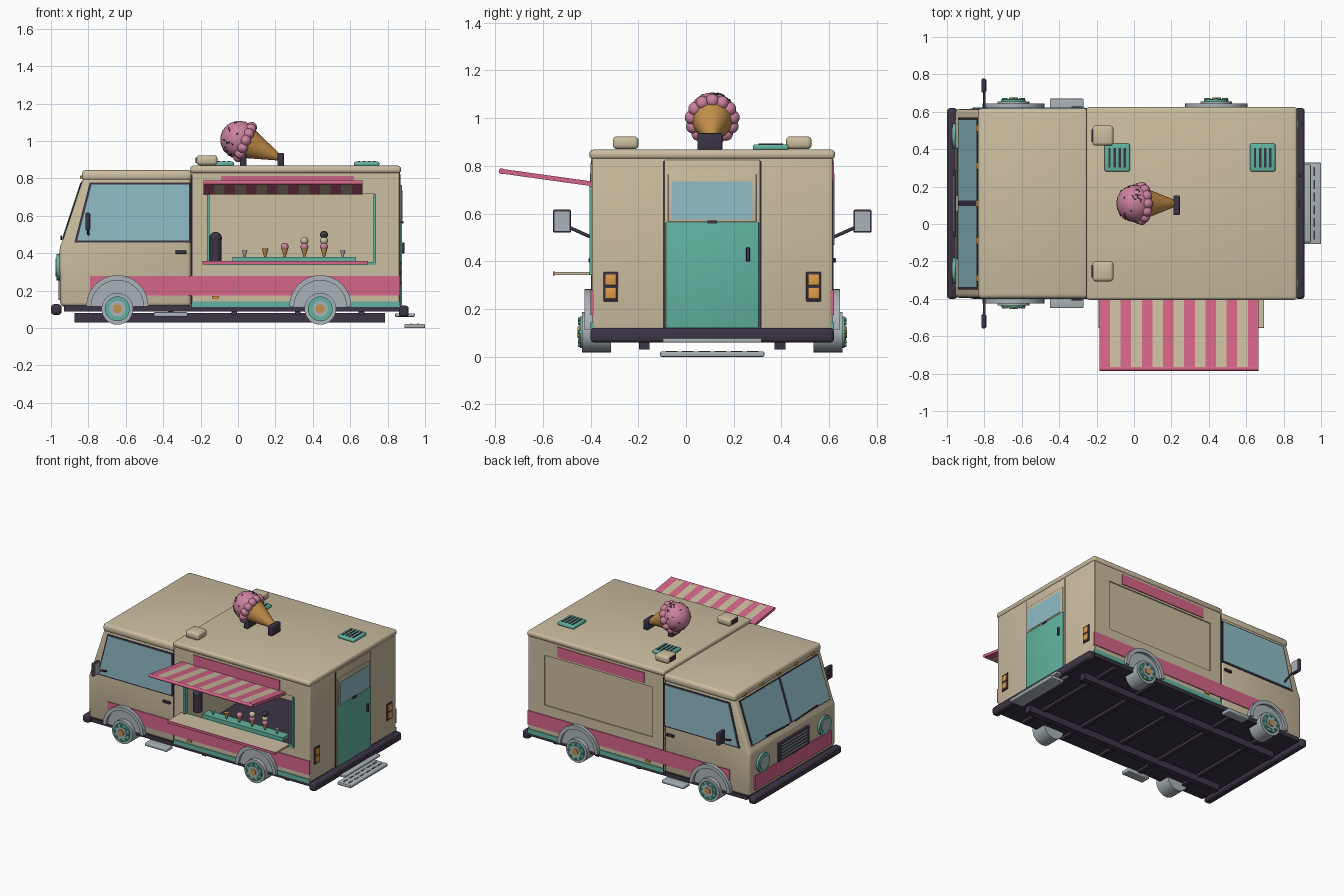
import bpy, bmesh, math, random
from mathutils import Vector, Matrix

if "Cube" in bpy.data.objects:
    bpy.data.objects.remove(bpy.data.objects["Cube"])
random.seed(4)
MID, HALF = 0.11, 0.505          # body centre line and half width
SIDES = (("right", -1), ("left", 1))


def material(name, r, g, b):
    m = bpy.data.materials.new(name)
    m.use_nodes = True
    m.diffuse_color = (r, g, b, 1)
    m.node_tree.nodes["Principled BSDF"].inputs["Base Color"].default_value = (r, g, b, 1)
    return m


cream = material("cream", .60, .51, .35)
pink = material("pink", .66, .13, .25)
teal = material("teal", .12, .45, .35)
glass = material("glass blue", .28, .51, .57)
dark = material("dark plum", .045, .035, .06)
grey = material("light grey", .40, .45, .48)
orange = material("orange", .72, .33, .07)
wafer = material("wafer", .56, .28, .07)
berry = material("berry ice cream", .60, .22, .34)


def finish(name, bm, mat):
    bmesh.ops.recalc_face_normals(bm, faces=bm.faces)
    mesh = bpy.data.meshes.new(name)
    bm.to_mesh(mesh)
    bm.free()
    mesh.materials.append(mat)
    ob = bpy.data.objects.new(name, mesh)
    bpy.context.collection.objects.link(ob)
    return ob


def box(name, mat, x, y, z, bevel=0):
    """Box from (low, high) ranges on each axis."""
    bm = bmesh.new()
    bmesh.ops.create_cube(bm, size=1)
    for v in bm.verts:
        v.co = [(a + b) / 2 + c * (b - a) for (a, b), c in zip((x, y, z), v.co)]
    if bevel:
        bmesh.ops.bevel(bm, geom=bm.edges[:], offset=bevel, segments=3, profile=.5, affect='EDGES')
    return finish(name, bm, mat)


def prism(name, mat, pts, axis, lo, hi, bevel=0):
    """Outline pushed along x (points are y,z) or along y (points are x,z)."""
    bm = bmesh.new()
    place = (lambda p: (lo, *p)) if axis == 'x' else (lambda p: (p[0], lo, p[1]))
    face = bm.faces.new([bm.verts.new(place(p)) for p in pts])
    new = bmesh.ops.extrude_face_region(bm, geom=[face])["geom"]
    move = Vector((hi - lo, 0, 0) if axis == 'x' else (0, hi - lo, 0))
    bmesh.ops.translate(bm, vec=move, verts=[g for g in new if isinstance(g, bmesh.types.BMVert)])
    if bevel:
        bmesh.ops.bevel(bm, geom=bm.edges[:], offset=bevel, segments=3, profile=.5, affect='EDGES')
    return finish(name, bm, mat)


def rod(name, mat, a, b, r0, r1=None, sides=20):
    a, b = Vector(a), Vector(b)
    turn = (b - a).to_track_quat('Z', 'Y').to_matrix().to_4x4()
    bm = bmesh.new()
    bmesh.ops.create_cone(bm, cap_ends=True, segments=sides, radius1=r0, radius2=r0 if r1 is None else r1,
                          depth=(b - a).length, matrix=Matrix.Translation((a + b) / 2) @ turn)
    return finish(name, bm, mat)


def ball(name, mat, centre, r):
    bm = bmesh.new()
    bmesh.ops.create_uvsphere(bm, u_segments=20, v_segments=12, radius=r, matrix=Matrix.Translation(centre))
    return finish(name, bm, mat)


def span(c, h):
    return (c - h, c + h)


def skin(s, out=.006, sink=.01):
    """Thin y range lying on one side wall."""
    wall = MID + s * HALF
    return tuple(sorted((wall - s * sink, wall + s * out)))


# Chassis
box("floor", dark, (-.93, .87), span(MID, HALF), (.09, .12))
for s in (-1, 1):
    box("chassis_beam", dark, (-.875, .785), span(MID + s * .285, .023), (.03, .08))
for i in range(5):
    box("cross_beam", dark, span(-.7 + i * .34, .015), span(MID, .48), (.07, .09))
box("front_bumper", dark, (-1, -.943), span(MID, HALF + .005), (.07, .128), .018)
box("rear_bumper", dark, (.86, .912), span(MID, HALF + .005), (.06, .12), .015)

# Cab shell and roof
prism("cab", cream, [(-.25, .115), (-.95, .115), (-.955, .43), (-.94, .46), (-.825, .81), (-.25, .81)],
      'y', MID - HALF, MID + HALF, .022)
box("cab_roof", cream, (-.835, -.245), span(MID, HALF + .003), (.785, .845), .022)

# Windscreen lies along the sloped front
base, slope, out = Vector((-.94, .46)), Vector((.115, .35)), Vector((-.95, .312))


def screen(name, mat, low, high, y0, y1, lift):
    a, b = base + slope * low, base + slope * high
    prism(name, mat, [a, b, b + out * lift, a + out * lift], 'y', y0, y1)


screen("windscreen_frame", dark, .03, .92, MID - .46, MID + .46, .004)
for s in (-1, 1):
    y0, y1 = sorted((MID + s * .012, MID + s * .45))
    screen("windscreen", glass, .05, .9, y0, y1, .007)
    rod("wiper", dark, (-.945, MID + s * .04, .475), (-.945, MID + s * .3, .49), .005)
for i in range(5):
    box("roof_marker", orange, (-.845, -.825), span(MID + (i - 2) * .2, .018), (.80, .815), .004)

# Front panel
box("front_stripe", pink, (-.961, -.94), span(MID, .45), (.15, .255))
box("grille", dark, (-.966, -.94), span(MID, .18), (.255, .395), .005)
for i in range(5):
    box("grille_slat", grey, (-.97, -.96), span(MID, .15), span(.28 + i * .023, .004))
for s in (-1, 1):
    y = MID + s * .36
    rod("headlight_ring", teal, (-.94, y, .325), (-.97, y, .325), .07)
    rod("headlight", grey, (-.94, y, .325), (-.975, y, .325), .048)

# Serving box
box("rear_wall", cream, (.84, .865), span(MID, HALF), (.115, .85), .01)
box("box_roof", cream, (-.255, .872), span(MID, HALF + .01), (.828, .868), .016)
for side, s in SIDES:
    y = skin(s, 0, .02)
    box(side + "_wall_lower", cream, (-.25, .86), y, (.115, .35))
    box(side + "_wall_upper", cream, (-.25, .86), y, (.72, .85))
    box(side + "_wall_front", cream, (-.25, -.155), y, (.35, .72))
    box(side + "_wall_rear", cream, (.73, .86), y, (.35, .72))
    box(side + "_sign_panel", pink, (-.09, .62), skin(s), (.735, .812))
    box(side + "_stripe", pink, (-.79, .866), skin(s), (.175, .278))
    box(side + "_skirt", teal, (-.245, .866), skin(s), (.112, .143))
    box(side + "_cab_seam", dark, span(-.247, .003), skin(s, .003), (.12, .82))
    for x in (-.12, .33):
        box("side_marker", orange, span(x, .018), skin(s, .009), (.158, .172))
    # Cab door: window, handle, step, mirror
    prism(side + "_window_frame", dark, [(-.875, .457), (-.793, .778), (-.254, .778), (-.254, .457)],
          'y', *skin(s, .003))
    prism(side + "_window", glass, [(-.86, .468), (-.783, .768), (-.263, .768), (-.263, .468)],
          'y', *skin(s, .007))
    box(side + "_door_handle", dark, span(-.305, .03), skin(s, .014), span(.405, .009), .004)
    box(side + "_cab_step", grey, (-.45, -.27), skin(s, .055, .02), (.06, .085), .006)
    wall = MID + s * HALF
    rod("mirror_arm", dark, (-.8, wall, .50), (-.8, wall + s * .1, .545), .007)
    hinge = span(wall + s * .125, .038)
    box("mirror_shell", dark, (-.815, -.792), hinge, (.52, .617), .008)
    box("mirror_glass", grey, (-.8, -.788), (hinge[0] + .007, hinge[1] - .007), (.528, .609))

    # Wheels and arches
    for x in (-.645, .44):
        arc = [(math.cos(math.pi * i / 20), math.sin(math.pi * i / 20)) for i in range(21)]
        outer = [(x + c * .166, .115 + d * .168) for c, d in arc]
        inner = [(x + c * .14, .115 + d * .14) for c, d in reversed(arc)]
        prism("wheel_arch", grey, outer + inner, 'y', *skin(s, .03))
        prism("wheel_well", grey, inner, 'y', *skin(s, .01))
        for part, mat, r, reach in (("tyre", grey, .085, .04), ("rim", teal, .066, .05),
                                    ("hub", grey, .042, .054), ("hub_cap", wafer, .024, .06)):
            rod(part, mat, (x, wall - s * .08, .103), (x, wall + s * reach, .103), r, sides=28)
        for i in range(8):
            a = math.tau * i / 8
            at = Vector((x + .054 * math.cos(a), wall + s * .05, .103 + .054 * math.sin(a)))
            rod("wheel_stud", teal, at, at + Vector((0, s * .008, 0)), .008, sides=8)
box("left_closed_panel", cream, (-.16, .735), skin(1, -.008, .02), (.345, .725))

# Serving hatch frame, shelf and counter
for x in (-.16, .732):
    box("hatch_frame_side", teal, span(x, .007), skin(-1, .01, .02), (.345, .715))
box("hatch_frame_sill", teal, (-.165, .735), skin(-1, .004, .02), (.338, .352))
box("serving_shelf", cream, (-.19, .695), (-.55, -.39), (.342, .356))
box("shelf_edge", pink, (-.19, .695), (-.557, -.55), (.34, .358))
box("inner_counter", teal, (-.03, .63), (-.375, -.3), (.352, .38))
rod("mixer_body", dark, (-.12, -.3, .35), (-.12, -.3, .48), .032)
ball("mixer_top", dark, (-.12, -.3, .48), .034)
for x in (.035, .56):
    rod("dessert_glass", grey, (x, -.34, .38), (x, -.34, .415), .004, .015)
for i in range(4):
    x = .145 + i * .105
    rod("sample_cone", wafer, (x, -.34, .38), (x, -.34, .425), .005, .018)
    for k in range(i):
        ball("sample_scoop", (berry, cream, dark)[k], (x, -.34, .435 + k * .032), .021)

# Striped awning rising outwards
count, left, right = 15, -.185, .665
step = (right - left) / count
for i in range(count):
    prism("awning_stripe", cream if i % 2 else pink, [(-.395, .715), (-.395, .735), (-.775, .788), (-.775, .768)],
          'x', left + i * step, left + (i + 1) * step)
rod("awning_edge", pink, (left, -.773, .778), (right, -.773, .778), .012)
rod("awning_hinge", pink, (left, -.4, .725), (right, -.4, .725), .012)

# Rear door, lamps and steps
box("door_surround", cream, (.85, .87), span(MID, .2), (.12, .825), .004)
box("door_upper", cream, (.86, .876), span(MID, .185), (.565, .765), .004)
box("door_lower", teal, (.86, .878), span(MID, .195), (.12, .565), .004)
box("door_window", glass, (.87, .88), span(MID, .168), (.575, .735))
box("door_latch", dark, (.87, .89), span(.26, .008), (.40, .458), .004)
box("door_catch", dark, (.87, .884), span(MID, .02), (.558, .572))
for s in (-1, 1):
    y = MID + s * .425
    box("door_seam", dark, (.86, .868), span(MID + s * .204, .003), (.12, .82))
    box("tail_lamp_frame", dark, (.86, .872), span(y, .031), (.232, .356), .004)
    for z in (.266, .322):
        box("tail_lamp", orange, (.865, .878), span(y, .023), span(z, .023), .003)
box("upper_step", grey, (.84, .945), span(MID, .208), (.06, .078), .005)
box("lower_step", grey, (.89, 1), span(MID, .218), (0, .022), .005)
for i in range(6):
    for x in (.925, .965):
        box("step_tread", dark, span(x, .004), span(MID + (i - 2.5) * .068, .024), (.02, .024))

# Roof vents and speakers
for x in (-.09, .688):
    box("roof_vent", teal, span(x, .068), span(.355, .075), (.865, .89), .01)
    for i in range(4):
        box("vent_slot", dark, span(x + (i - 1.5) * .027, .006), span(.355, .052), (.885, .893))
for s in (-1, 1):
    y = MID + s * .363
    box("speaker", cream, (-.222, -.11), span(y, .054), (.87, .924), .018)
    box("speaker_mouth", dark, (-.228, -.2), span(y, .034), (.882, .912), .004)

# Large ice cream lying on the roof
core, axis = Vector((.005, MID, 1.008)), Vector((.914, 0, -.408))
up, across = Vector((.408, 0, .914)), Vector((0, 1, 0))
ball("big_scoop", berry, core, .1)
rod("big_cone", wafer, core + axis * .04, core + axis * .25, .088, .012, 28)
for i in range(13):
    a = math.tau * i / 13
    ring = up * math.cos(a) + across * math.sin(a)
    ball("scoop_frill", berry, core + axis * .035 + ring * .087, .029)
for i in range(60):
    d = Vector([random.gauss(0, 1) for k in range(3)]).normalized()
    if d.dot(axis) < .1:
        lean = d.orthogonal().normalized()
        lean.rotate(Matrix.Rotation(random.uniform(0, math.tau), 3, d))
        at = core + d * .1
        rod("sprinkle", dark, at - lean * .007, at + lean * .007, .003, sides=6)
box("scoop_stand", dark, (.01, .045), span(MID - .01, .05), (.865, .93), .006)
box("cone_stand", dark, (.21, .245), span(MID - .01, .052), (.865, .937), .006)

# Smooth rounded parts, keep edges crisp
bpy.ops.object.select_all(action='DESELECT')
for ob in bpy.context.collection.objects:
    if ob.type == 'MESH':
        ob.select_set(True)
        bpy.context.view_layer.objects.active = ob
bpy.ops.object.shade_smooth_by_angle(angle=math.radians(35))
